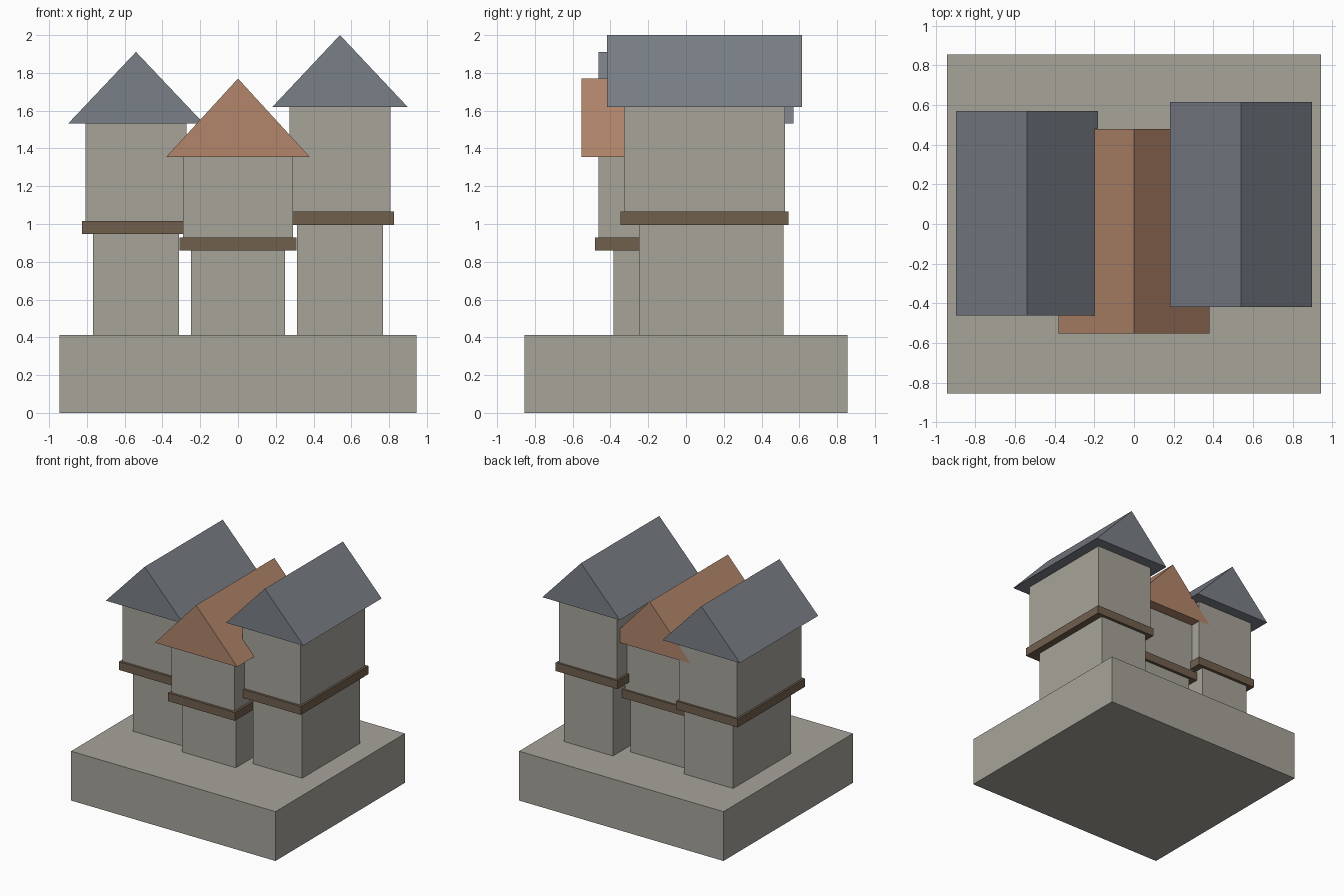
import bpy, bmesh

if "Cube" in bpy.data.objects:
    bpy.data.objects.remove(bpy.data.objects["Cube"])


def material(name, rgb):
    m = bpy.data.materials.new(name)
    m.diffuse_color = (*rgb, 1)
    m.use_nodes = True
    m.node_tree.nodes["Principled BSDF"].inputs["Base Color"].default_value = m.diffuse_color
    return m


STONE = material("warm_grey_stone", (0.386, 0.371, 0.323))
TIMBER = material("brown_timber", (0.165, 0.115, 0.076))
SLATE = material("slate_grey", (0.195, 0.215, 0.245))
CLAY = material("terracotta", (0.445, 0.235, 0.145))


def prism(name, profile, y0, y1, mat):
    """Extrude an x-z profile from y0 back to y1."""
    bm = bmesh.new()
    face = bm.faces.new([bm.verts.new((x, y0, z)) for x, z in profile])
    ext = bmesh.ops.extrude_face_region(bm, geom=[face])
    moved = [v for v in ext["geom"] if isinstance(v, bmesh.types.BMVert)]
    bmesh.ops.translate(bm, verts=moved, vec=(0, y1 - y0, 0))
    bmesh.ops.recalc_face_normals(bm, faces=bm.faces)
    mesh = bpy.data.meshes.new(name)
    bm.to_mesh(mesh)
    bm.free()
    mesh.materials.append(mat)
    obj = bpy.data.objects.new(name, mesh)
    bpy.context.collection.objects.link(obj)


def box(name, cx, half, y0, y1, z0, z1, mat):
    prism(name, [(cx - half, z0), (cx + half, z0), (cx + half, z1), (cx - half, z1)], y0, y1, mat)


def house(side, cx, roof_y, halves, levels, roof_mat):
    """Narrow ground floor, timber belt, jettied upper floor and gable roof.
    roof_y is the front of the roof; levels are belt bottom, belt top, eaves, ridge."""
    ground, belt, upper, eave = halves
    b0, b1, e, ridge = levels
    y = roof_y
    box(side + "_ground_floor", cx, ground, y + 0.17, y + 0.935, 0.41, b0 + 0.01, STONE)
    box(side + "_timber_belt", cx, belt, y + 0.07, y + 0.96, b0, b1, TIMBER)
    box(side + "_upper_floor", cx, upper, y + 0.09, y + 0.943, b1 - 0.01, e + 0.005, STONE)
    prism(side + "_gable_roof", [(cx - eave, e), (cx + eave, e), (cx, ridge)], y, y + 1.033, roof_mat)


# Plinth
box("plinth", 0, 0.945, -0.855, 0.855, 0, 0.412, STONE)

# Three houses
SIDE = (0.227, 0.285, 0.268, 0.358)
house("left", -0.54, -0.463, SIDE, (0.947, 1.016, 1.533, 1.911), SLATE)
house("right", 0.54, -0.418, SIDE, (0.995, 1.065, 1.62, 2.0), SLATE)
house("middle", 0, -0.553, (0.248, 0.309, 0.29, 0.38), (0.859, 0.928, 1.355, 1.77), CLAY)
